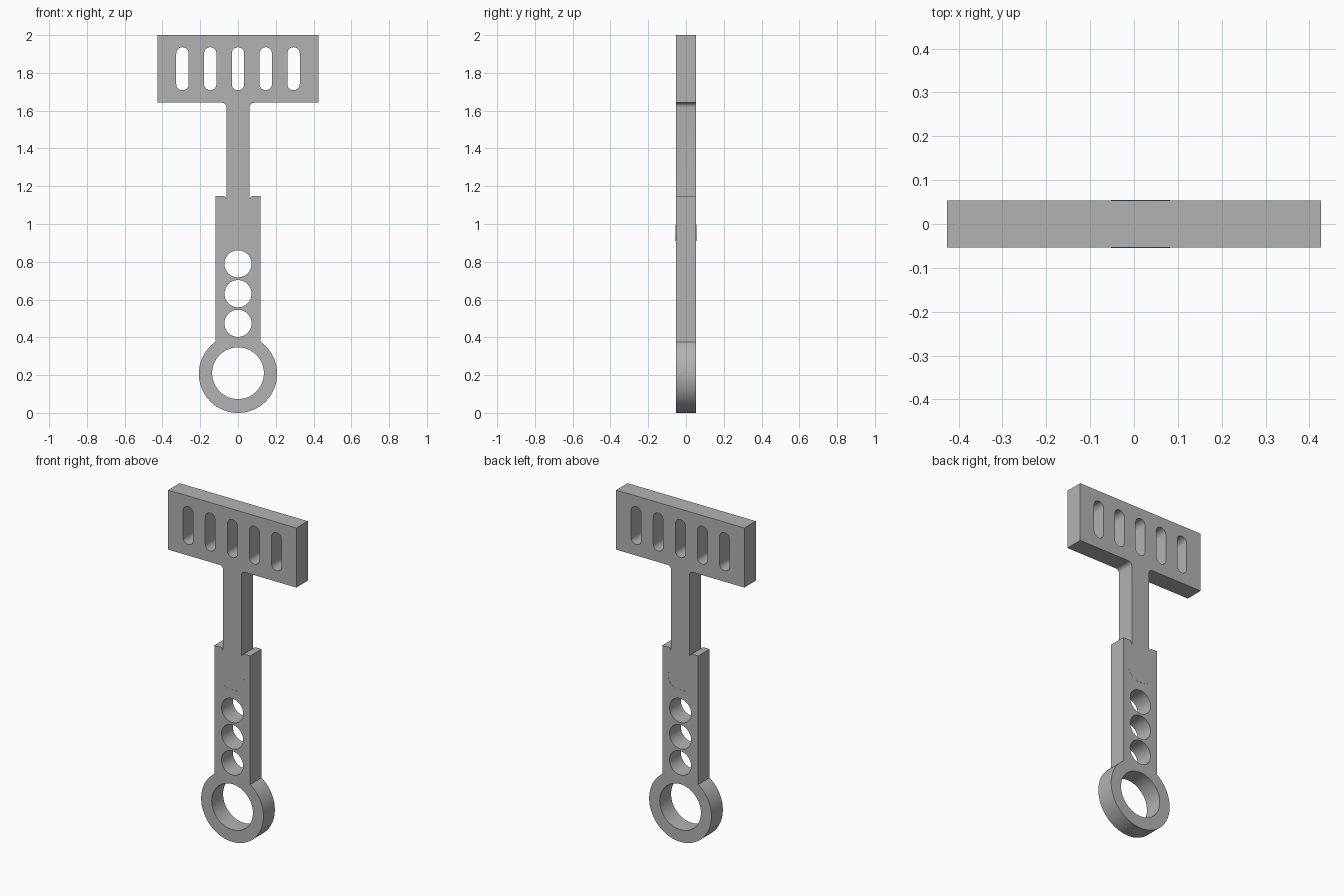
import bpy, bmesh, math

if "Cube" in bpy.data.objects:
    bpy.data.objects.remove(bpy.data.objects["Cube"])

HALF_DEPTH = 0.054
steel = bpy.data.materials.new("mid_grey")
steel.diffuse_color = (0.45, 0.45, 0.45, 1)
steel.use_nodes = True
steel.node_tree.nodes["Principled BSDF"].inputs["Base Color"].default_value = steel.diffuse_color


def arc(cx, cz, r, a0, a1, n):
    """Points on an arc, angles in degrees."""
    angles = [math.radians(a0 + (a1 - a0) * i / n) for i in range(n + 1)]
    return [(cx + r * math.cos(a), cz + r * math.sin(a)) for a in angles]


def circle(cz, r, n):
    return arc(0, cz, r, 0, 360, n)[:-1]


def slot(cx, z0, z1, r):
    return arc(cx, z1 - r, r, 0, 180, 16) + arc(cx, z0 + r, r, 180, 360, 16)


def plate(name, loops, half_depth, y=0.0):
    """Fill closed x-z loops (inner loops become holes) and give them depth."""
    curve = bpy.data.curves.new(name, 'CURVE')
    curve.dimensions = '2D'
    curve.fill_mode = 'BOTH'
    curve.extrude = half_depth
    for loop in loops:
        spline = curve.splines.new('POLY')
        spline.points.add(len(loop) - 1)
        for point, (x, z) in zip(spline.points, loop):
            point.co = (x, z, 0, 1)
        spline.use_cyclic_u = True
    temp = bpy.data.objects.new(name + "_curve", curve)
    bpy.context.collection.objects.link(temp)
    bpy.context.view_layer.update()
    mesh = bpy.data.meshes.new_from_object(
        temp.evaluated_get(bpy.context.evaluated_depsgraph_get()))
    bpy.data.objects.remove(temp)
    # Weld the caps to the walls and stand the plate upright
    bm = bmesh.new()
    bm.from_mesh(mesh)
    bmesh.ops.remove_doubles(bm, verts=bm.verts, dist=1e-5)
    for v in bm.verts:
        v.co = (v.co.x, y - v.co.z, v.co.y)
    bmesh.ops.recalc_face_normals(bm, faces=bm.faces)
    bm.to_mesh(mesh)
    bm.free()
    mesh.materials.clear()
    mesh.materials.append(steel)
    obj = bpy.data.objects.new(name, mesh)
    bpy.context.collection.objects.link(obj)
    bpy.ops.object.select_all(action='DESELECT')
    obj.select_set(True)
    bpy.context.view_layer.objects.active = obj
    bpy.ops.object.shade_smooth_by_angle(angle=math.radians(30))
    return obj


# Right half of the outline: ring, handle, stepped shoulder, neck, wide head
RING_Z, RING_R, HANDLE_X, NECK_X = 0.207, 0.207, 0.119, 0.061
junction = math.degrees(math.acos(HANDLE_X / RING_R))
right = arc(0, RING_Z, RING_R, -90, junction, 48)
right += [(HANDLE_X, 1.149)]
right += arc(0.083, 1.127, 0.022, 90, 180, 8)
right += arc(NECK_X + 0.024, 1.618, 0.024, 180, 90, 8)
right += [(0.426, 1.642), (0.426, 2.0)]
outline = right + [(-x, z) for x, z in reversed(right[1:])]

# Ring bore, three handle holes and five head slots
holes = [circle(RING_Z + 0.003, 0.137, 72)]
holes += [circle(z, 0.072, 48) for z in (0.474, 0.631, 0.789)]
holes += [slot(0.147 * i, 1.708, 1.936, 0.033) for i in range(-2, 3)]
plate("flat_handle_tool", [outline] + holes, HALF_DEPTH)

# Faint curved seam where the neck ends inside the handle, on both faces
outer = arc(-0.014, 0.979, 0.068, 235, 270, 8) + arc(0.014, 0.979, 0.068, 270, 375, 20)
inner = arc(-0.014, 0.979, 0.065, 235, 270, 8) + arc(0.014, 0.979, 0.065, 270, 375, 20)
for side, name in ((-1, "front_seam"), (1, "back_seam")):
    plate(name, [outer + inner[::-1]], 0.0008, side * HALF_DEPTH)
